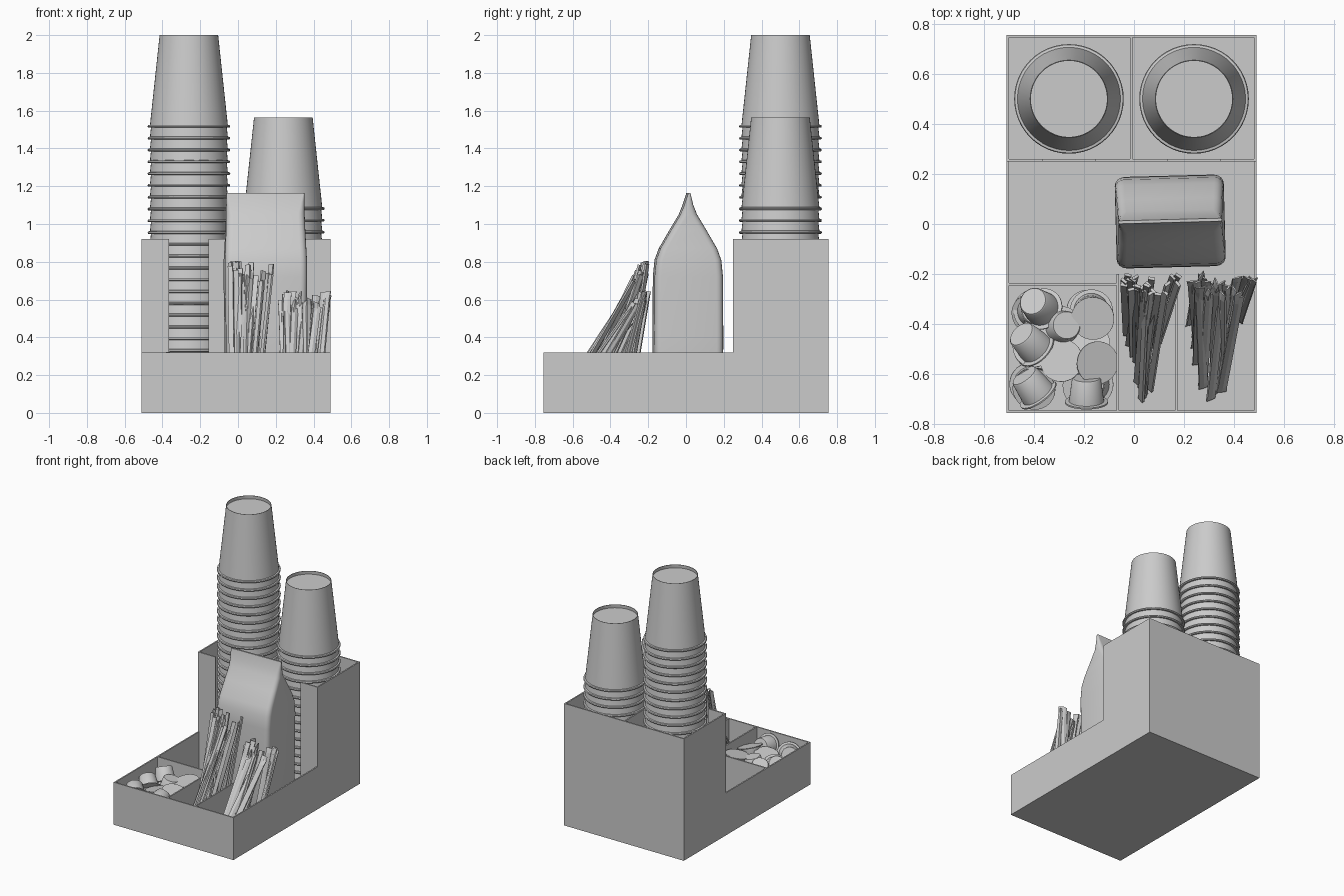
import bpy, bmesh, math, random
from mathutils import Vector, Matrix

if "Cube" in bpy.data.objects:
    bpy.data.objects.remove(bpy.data.objects["Cube"])

random.seed(4)
R = random.uniform


def finish(name, bm, smooth=None):
    bmesh.ops.recalc_face_normals(bm, faces=bm.faces)
    me = bpy.data.meshes.new(name)
    bm.to_mesh(me)
    bm.free()
    ob = bpy.data.objects.new(name, me)
    bpy.context.collection.objects.link(ob)
    if smooth:
        bpy.ops.object.select_all(action='DESELECT')
        ob.select_set(True)
        bpy.context.view_layer.objects.active = ob
        bpy.ops.object.shade_smooth_by_angle(angle=math.radians(smooth))
    return ob


def prism(name, pts, offset):
    """Extrude a planar outline along an offset vector."""
    bm = bmesh.new()
    loft(bm, [[Vector(p) for p in pts], [Vector(p) + Vector(offset) for p in pts]])
    return finish(name, bm)


def box(name, x0, x1, y0, y1, z0, z1):
    return prism(name, [(x0, y0, z0), (x1, y0, z0), (x1, y1, z0), (x0, y1, z0)], (0, 0, z1 - z0))


def loft(bm, rings):
    """Skin a list of equal-length rings and cap both ends."""
    vs = [[bm.verts.new(p) for p in ring] for ring in rings]
    n = len(vs[0])
    for a, b in zip(vs, vs[1:]):
        for i in range(n):
            j = (i + 1) % n
            bm.faces.new((a[i], a[j], b[j], b[i]))
    bm.faces.new(vs[0][::-1])
    bm.faces.new(vs[-1])


def lathe(name, profile, segs, smooth=35):
    bm = bmesh.new()
    vs = [bm.verts.new((r, 0, z)) for r, z in profile]
    es = [bm.edges.new(p) for p in zip(vs, vs[1:])]
    bmesh.ops.spin(bm, geom=vs + es, cent=(0, 0, 0), axis=(0, 0, 1),
                   angle=2 * math.pi, steps=segs, use_duplicate=False)
    bmesh.ops.remove_doubles(bm, verts=bm.verts, dist=1e-5)
    return finish(name, bm, smooth)


def copy_of(ob, name):
    new = ob.copy()
    new.name = name
    bpy.context.collection.objects.link(new)
    return new


# organizer shell
X0, X1, Y0, Y1, YM, T, LOW, HIGH = -0.51, 0.49, -0.755, 0.755, 0.25, 0.01, 0.32, 0.92
side = [(Y0, 0), (Y1, 0), (Y1, HIGH), (YM, HIGH), (YM, LOW), (Y0, LOW)]
for label, x in (("left", X0), ("right", X1 - T)):
    prism(label + "_side_wall", [(x, y, z) for y, z in side], (T, 0, 0))
xa, xb = X0 + T, X1 - T
box("floor", xa, xb, Y0 + T, Y1 - T, 0, T)
box("front_wall", xa, xb, Y0, Y0 + T, 0, LOW)
box("back_wall", xa, xb, Y1 - T, Y1, 0, HIGH)
box("cup_well_divider", -0.015, -0.005, YM + T, Y1 - T, T, HIGH)
box("pod_tray_back_divider", xa, -0.06, -0.245, -0.235, T, LOW)
box("pod_tray_side_divider", -0.07, -0.06, Y0 + T, -0.2, T, LOW)
box("stick_divider", 0.163, 0.173, Y0 + T, -0.2, T, LOW)

# tall inner wall with a viewing slot for each cup stack
slots = [(-0.365, -0.155), (0.135, 0.345)]
outline = [(xa, T), (xb, T), (xb, HIGH)]
for a, b in reversed(slots):
    outline += [(b, HIGH), (b, 0.1), (a, 0.1), (a, HIGH)]
outline.append((xa, HIGH))
prism("slotted_inner_wall", [(x, YM, z) for x, z in outline], (0, T, 0))

# inverted nested cups
cup = lathe("left_cup", [(0.2, 0.002), (0.215, 0), (0.219, 0.006), (0.216, 0.013), (0.206, 0.015),
                         (0.155, 0.49), (0.152, 0.49), (0.154, 0.465), (0, 0.465)], 48)
cup.location = (-0.26, 0.5, 1.51)
for label, x, top in (("left_cup", -0.26, 1.51 - 0.0625), ("right_cup", 0.24, 1.075)):
    z = top
    while z > 0.012:
        copy_of(cup, label).location = (x, 0.5, z)
        z -= 0.0625


# coffee bag with pinched top
def rounded_rect(hx, hy, z, yc):
    r = min(0.035, hy * 0.9)
    ring = []
    for k, (sx, sy) in enumerate([(1, 1), (-1, 1), (-1, -1), (1, -1)]):
        for i in range(5):
            a = math.radians(90 * k + 22.5 * i)
            ring.append(Vector((sx * (hx - r) + r * math.cos(a),
                                sy * (hy - r) + r * math.sin(a) + yc, z)))
    return ring


bm = bmesh.new()
loft(bm, [rounded_rect(*s) for s in [
    (0.205, 0.175, 0.012, 0.01), (0.211, 0.181, 0.04, 0.01), (0.212, 0.183, 0.4, 0.01),
    (0.218, 0.181, 0.72, 0.01), (0.217, 0.172, 0.81, 0.01), (0.214, 0.15, 0.87, 0.01),
    (0.210, 0.092, 0.97, 0.01), (0.208, 0.044, 1.05, 0.01), (0.207, 0.024, 1.10, 0.01),
    (0.207, 0.008, 1.155, 0.012), (0.207, 0.006, 1.165, 0.012)]])
bag = finish("coffee_bag", bm, 40)
bag.location.x = 0.145
bag.rotation_euler.z = math.radians(1.5)


# leaning bundles: flat stirrers and crimped sachets
def bundle(name, count, xr, top_x, length, rings, sides):
    bm = bmesh.new()
    for i in range(count):
        f = (i + 0.5) / count                      # 0 = front, 1 = back
        span = 0.25 + 0.75 * min(1, f * 1.4)       # the bundle narrows to the front
        u = 0.5 + R(-0.5, 0.5) * span
        y0 = -0.71 + 0.41 * f
        a = Vector((xr[0] + (xr[1] - xr[0]) * (u * 0.9 + 0.02), y0, 0.025))
        ty = -0.29 + 0.085 * f + R(-0.01, 0.01)
        tx = top_x[0] + (top_x[1] - top_x[0]) * min(1, max(0, u + R(-0.15, 0.15)))
        L = length + R(-0.04, 0.02)
        h = math.sqrt(L * L - (ty - y0) ** 2 - (tx - a.x) ** 2)
        d = Vector((tx, ty, 0.025 + h)) - a
        m = Matrix.Translation(a) @ d.to_track_quat('Z', 'Y').to_matrix().to_4x4() \
            @ Matrix.Rotation(R(-1.0, 1.0), 4, 'Z')
        loft(bm, [[m @ Vector((w * math.cos(t), k * math.sin(t), s * L))
                   for t in [2 * math.pi * (j + 0.5) / sides for j in range(sides)]]
                  for s, w, k in rings])
    return finish(name, bm)


bundle("stir_sticks", 30, (-0.04, 0.13), (-0.04, 0.18), 0.77,
       [(0, 0.019, 0.008), (1, 0.019, 0.008)], 4)
bundle("sugar_sachets", 26, (0.205, 0.44), (0.205, 0.475), 0.645,
       [(0, 0.024, 0.003), (0.06, 0.021, 0.01), (0.94, 0.021, 0.01), (1, 0.024, 0.003)], 6)

# creamer pods: two loose lower layers, then the visible top layer
pod = lathe("creamer_pod", [(0, -0.052), (0.086, -0.052), (0.086, -0.046), (0.07, -0.044),
                            (0.058, 0.048), (0.054, 0.053), (0, 0.053)], 32)
spots = []
for z in (0.085, 0.165):
    for ix in range(2):
        for iy in range(3):
            spots.append((-0.4 + 0.22 * ix + R(-0.01, 0.01), -0.645 + 0.15 * iy, z,
                          R(-0.4, 0.4), R(-0.4, 0.4), random.choice((-1, 1))))
spots += [(-0.385, -0.325, 0.25, -0.35, 0.3, 0.85), (-0.28, -0.41, 0.23, 0.2, 0.1, 1),
          (-0.16, -0.37, 0.23, 0.1, 0.15, -1), (-0.42, -0.47, 0.23, -0.5, 0.5, 0.5),
          (-0.28, -0.55, 0.2, 0.2, -0.1, -1), (-0.16, -0.55, 0.22, -0.3, 0.1, -1),
          (-0.41, -0.645, 0.24, -0.45, 0.6, 0.3), (-0.19, -0.665, 0.24, 0, 0.9, 0.3)]
for i, (x, y, z, *d) in enumerate(spots):
    p = pod if i == 0 else copy_of(pod, "creamer_pod")
    p.location = (x, y, z)
    p.rotation_euler = Vector(d).to_track_quat('Z', 'Y').to_euler()
